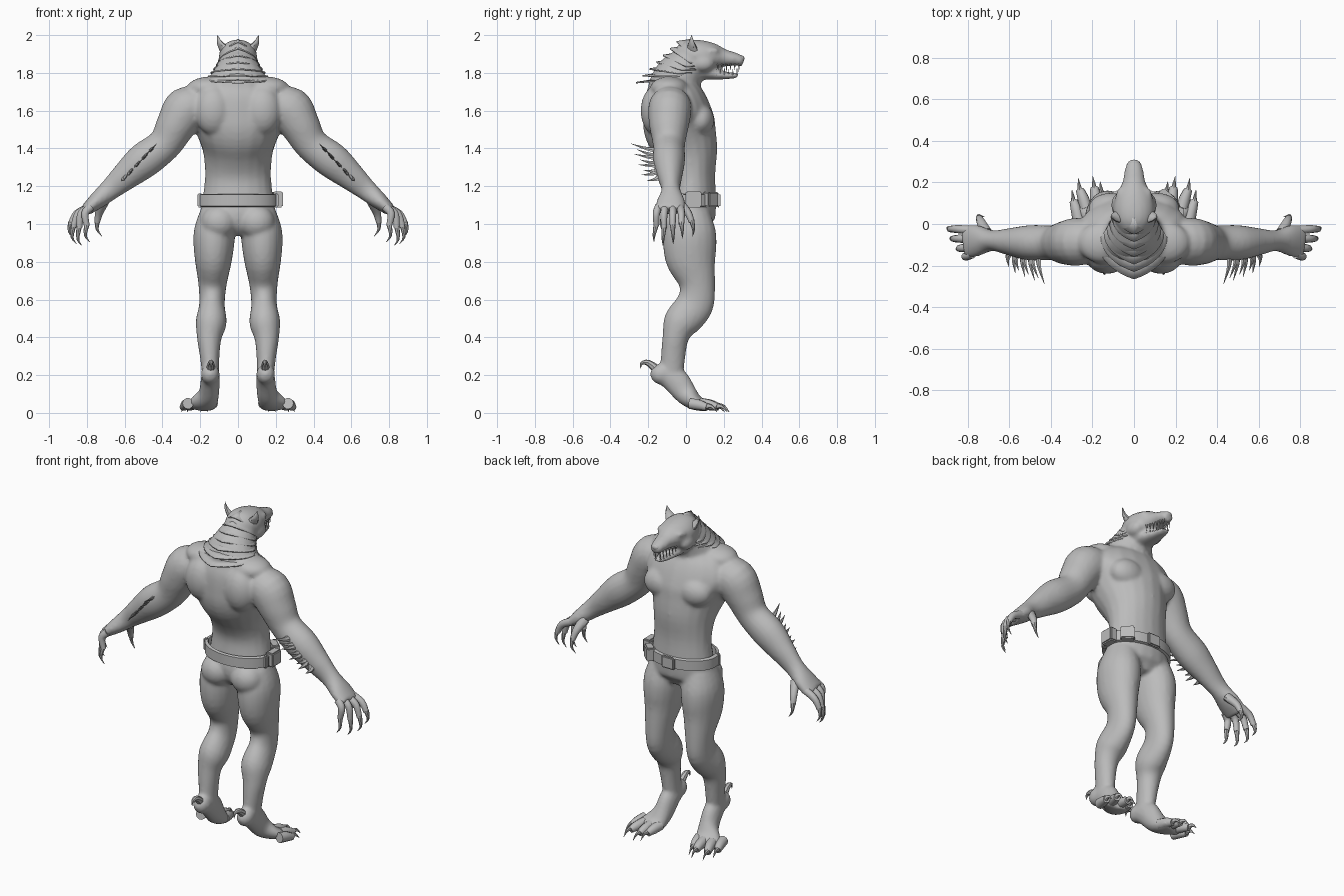
import bpy, bmesh, math
from mathutils import Vector, Matrix

cube = bpy.data.objects.get("Cube")
if cube:
    bpy.data.objects.remove(cube, do_unlink=True)

grey = bpy.data.materials.new("plain grey")
grey.use_nodes = True
grey.diffuse_color = (0.5, 0.5, 0.5, 1)
grey.node_tree.nodes["Principled BSDF"].inputs["Base Color"].default_value = grey.diffuse_color

X, Y = Vector((1, 0, 0)), Vector((0, 1, 0))


def smooth_path(rings, steps):
    """Catmull-Rom resampling of (x, y, z, radius along side, radius across)."""
    p = [Vector(r) for r in rings]
    p = [p[0]] + p + [p[-1]]
    out = []
    for a, b, c, d in zip(p, p[1:], p[2:], p[3:]):
        for k in range(steps):
            t = k / steps
            out.append(0.5 * (2 * b + (c - a) * t + (2 * a - 5 * b + 4 * c - d) * t * t
                              + (3 * b - a - 3 * c + d) * t ** 3))
    return out + [p[-1]]


def loft(bm, rings, side=X, sides=20, steps=4, flip=1):
    """Skin elliptical rings that follow a path; flip = -1 mirrors in x."""
    path = smooth_path(rings, steps)
    spots = [r.to_3d() for r in path]
    loops = []
    for i, r in enumerate(path):
        t = (spots[min(i + 1, len(path) - 1)] - spots[max(i - 1, 0)]).normalized()
        u = (side - t * side.dot(t)).normalized()
        v = t.cross(u)
        loop = []
        for k in range(sides):
            a = math.tau * k / sides
            q = spots[i] + u * (math.cos(a) * r[3]) + v * (math.sin(a) * r[4])
            loop.append(bm.verts.new((q.x * flip, q.y, q.z)))
        loops.append(loop)
    for a, b in zip(loops, loops[1:]):
        for k in range(sides):
            n = (k + 1) % sides
            bm.faces.new((a[k], a[n], b[n], b[k]))
    bm.faces.new(loops[0])
    bm.faces.new(loops[-1])


def blob(bm, place, size):
    m = Matrix.Translation(place) @ Matrix.Diagonal((*size, 1))
    bmesh.ops.create_uvsphere(bm, u_segments=24, v_segments=14, radius=1, matrix=m)


def spike(bm, points, width, thick, flip=1, side=X, sides=8):
    """Tapering claw or quill through a few points."""
    last = len(points) - 1
    rings = [(*p, max(width * (1 - i / last), 0.001), max(thick * (1 - i / last), 0.001))
             for i, p in enumerate(points)]
    loft(bm, rings, side, sides, 3, flip)


def finish(name, bm, angle=40):
    bmesh.ops.recalc_face_normals(bm, faces=bm.faces)
    mesh = bpy.data.meshes.new(name)
    bm.to_mesh(mesh)
    bm.free()
    ob = bpy.data.objects.new(name, mesh)
    bpy.context.collection.objects.link(ob)
    mesh.materials.append(grey)
    bpy.ops.object.select_all(action='DESELECT')
    ob.select_set(True)
    bpy.context.view_layer.objects.active = ob
    bpy.ops.object.shade_smooth_by_angle(angle=math.radians(angle))
    return ob


# Body: torso, neck, head and limbs fused into one skin
skin = bmesh.new()
loft(skin, [(0, .03, .95, .12, .08), (0, .02, 1.02, .2, .13), (0, .03, 1.12, .19, .13),
            (0, .03, 1.25, .175, .125), (0, .01, 1.38, .185, .16), (0, -.03, 1.5, .23, .19),
            (0, -.05, 1.6, .28, .18), (0, -.07, 1.7, .24, .15), (0, -.08, 1.77, .13, .1)])
loft(skin, [(0, -.08, 1.62, .22, .12), (0, -.07, 1.72, .18, .13),
            (0, -.02, 1.81, .125, .12), (0, .03, 1.88, .09, .08)])
loft(skin, [(0, -.04, 1.88, .06, .06), (0, .02, 1.89, .095, .085), (0, .09, 1.89, .1, .082),
            (0, .15, 1.887, .08, .068), (0, .2, 1.88, .056, .047), (0, .26, 1.872, .045, .035),
            (0, .305, 1.86, .03, .026)])
loft(skin, [(0, .04, 1.82, .08, .06), (0, .13, 1.795, .06, .032),
            (0, .21, 1.786, .042, .02), (0, .275, 1.787, .026, .014)])
for s in (1, -1):
    # Arm and palm
    loft(skin, [(.18, -.08, 1.64, .1, .08), (.27, -.085, 1.61, .115, .12), (.33, -.09, 1.52, .105, .105),
                (.39, -.09, 1.42, .085, .09), (.5, -.09, 1.335, .085, .095), (.6, -.085, 1.25, .065, .075),
                (.68, -.08, 1.18, .05, .057), (.75, -.08, 1.12, .075, .045), (.81, -.085, 1.07, .08, .03)],
         Y, flip=s)
    # Leg
    loft(skin, [(.11, .02, 1.06, .09, .11), (.125, .02, .95, .11, .14), (.13, .025, .82, .1, .135),
                (.135, .06, .68, .075, .095), (.138, .045, .57, .068, .1), (.142, -.025, .48, .082, .095),
                (.152, -.055, .4, .066, .07), (.15, -.068, .3, .052, .065), (.145, -.075, .2, .045, .06)],
         flip=s)
    # Foot
    loft(skin, [(.145, -.14, .21, .045, .05), (.147, -.06, .175, .05, .07), (.155, 0, .1, .055, .06),
                (.18, .05, .055, .075, .042), (.205, .11, .035, .09, .025)], flip=s)
    blob(skin, (.147 * s, -.13, .205), (.05, .06, .055))
    # Muscles: chest, buttock, shoulder blade, trapezius, brow and cheek
    blob(skin, (.11 * s, .075, 1.55), (.11, .075, .085))
    blob(skin, (.1 * s, -.055, 1.01), (.095, .085, .09))
    blob(skin, (.13 * s, -.16, 1.6), (.1, .08, .13))
    blob(skin, (.15 * s, -.09, 1.72), (.12, .1, .06))
    blob(skin, (.055 * s, .135, 1.918), (.035, .045, .018))
    blob(skin, (.07 * s, .09, 1.85), (.04, .06, .045))
body = finish("body", skin)
remesh = body.modifiers.new("fuse", 'REMESH')
remesh.mode = 'VOXEL'
remesh.voxel_size = .011
soften = body.modifiers.new("soften", 'SMOOTH')
soften.iterations = 6
for m in (remesh.name, soften.name):
    bpy.ops.object.modifier_apply(modifier=m)
bpy.ops.object.shade_smooth()

# Fingers, thumbs and toes, each with a claw
digits, claws = bmesh.new(), bmesh.new()
fingers = [(-.03, .035, .02, 0), (-.07, .02, .01, -.03), (-.11, -.01, -.02, -.04), (-.145, -.05, -.05, -.02)]
toes = [(.135, .155, .19), (.18, .19, .215), (.23, .26, .205), (.265, .29, .15)]
for s in (1, -1):
    for y, dx, spread, dz in fingers:
        y2 = y * 1.15 + .01
        loft(digits, [(.78, y, 1.09, .022, .024), (.835 + dx / 2, y2, 1.055, .019, .021),
                      (.85 + dx, y2, 1.0 + dz / 2, .015, .016)], Y, 10, flip=s)
        spike(claws, [(.85 + dx, y2, 1.01 + dz / 2), (.858 + dx, y2 + spread / 4, .96 + dz),
                      (.835 + dx, y2 + spread / 4, .925 + dz)], .015, .015, s, Y)
    loft(digits, [(.71, -.04, 1.12, .025, .03), (.735, .01, 1.06, .02, .022),
                  (.745, .03, 1.01, .015, .015)], Y, 10, flip=s)
    spike(claws, [(.745, .03, 1.02), (.745, .04, .97), (.72, .035, .935)], .015, .015, s, Y)
    for x1, x2, y in toes:
        loft(digits, [(x1, y - .13, .05, .03, .03), (x1 * .5 + x2 * .5, y - .08, .042, .027, .028),
                      (x2, y - .04, .03, .02, .02)], X, 10, flip=s)
        spike(claws, [(x2, y - .05, .036), (x2 + .004, y - .015, .034), (x2 + .008, y + .015, .004)],
              .014, .018, s)
    # Heel spur
    spike(claws, [(.145, -.15, .225), (.143, -.2, .265), (.142, -.235, .262), (.142, -.24, .235)],
          .025, .025, s)
finish("fingers_and_toes", digits)
finish("claws", claws)

# Forearm quills
quills = bmesh.new()
for s in (1, -1):
    for i in range(4):
        for row in (0, 1):
            bx, bz = .46 + .035 * i + .03 * row, 1.39 - .035 * i - .03 * row
            tip = Vector((bx - .03 + .012 * i, -.29 + .018 * i + .03 * row, bz + .035 - .02 * i))
            base = Vector((bx, -.13, bz))
            mid = base.lerp(tip, .45) + Vector((.01, 0, -.008))
            spike(quills, [base, mid, tip], .026, .012, s, Vector((1, 0, -1)), 6)
finish("forearm_quills", quills, 25)

# Ears
ears = bmesh.new()
for s in (1, -1):
    spike(ears, [(.068, .035, 1.92), (.098, .03, 1.96), (.108, .03, 2.0)], .038, .022, s, Vector((1, 1, 0)))
finish("ears", ears)

# Teeth, nose
teeth = bmesh.new()
for s in (1, -1):
    for i in range(6):
        y, w = .17 + .022 * i, .05 - .006 * i
        size = .03 if i in (2, 5) else .02
        spike(teeth, [(w, y, 1.846), (w, y, 1.835), (w, y, 1.835 - size)], .008, .008, s, sides=6)
        spike(teeth, [(w * .85, y - .01, 1.79), (w * .85, y - .01, 1.8),
                      (w * .85, y - .01, 1.8 + size)], .007, .007, s, sides=6)
finish("teeth", teeth)
nose = bmesh.new()
blob(nose, (0, .295, 1.876), (.024, .014, .016))
finish("nose", nose)

# Mane: overlapping pointed plates down the nape
mane = bmesh.new()
for i in range(7):
    w, spine, flank = .09 + .014 * i, (-.05 - .036 * i, 1.968 - .036 * i), (.045 - .022 * i, 1.87 - .017 * i)
    low, high = [], []
    for k in range(-8, 9):
        a = k / 8
        f = .5 * abs(a) + .5 * (1 - math.cos(a * math.pi / 2))
        x = w * math.sin(a * math.pi / 2)
        y = spine[0] + (flank[0] - spine[0]) * f
        z = spine[1] + (flank[1] - spine[1]) * f
        low.append(mane.verts.new((x, y, z)))
        high.append(mane.verts.new((x * .72, y + .075, z + .012 * (1 - f))))
    for k in range(16):
        mane.faces.new((low[k], low[k + 1], high[k + 1], high[k]))
plates = finish("mane_plates", mane, 30)
plates.modifiers.new("thickness", 'SOLIDIFY').thickness = .008

# Belt with buckle and pouches
belt = bmesh.new()
outline = [(.97, -.035), (1.07, -.03), (1.07, .03), (.97, .035)]
hoops = [[belt.verts.new((.2 * r * math.cos(a), .02 + .142 * r * math.sin(a), 1.125 + h)) for r, h in outline]
         for a in (math.tau * k / 32 for k in range(32))]
for k, a in enumerate(hoops):
    b = hoops[(k + 1) % 32]
    for j in range(4):
        belt.faces.new((a[j], b[j], b[(j + 1) % 4], a[(j + 1) % 4]))
finish("belt", belt)


def box(name, place, size, turn=0):
    bm = bmesh.new()
    m = Matrix.Translation(place) @ Matrix.Rotation(math.radians(turn), 4, 'Z') @ Matrix.Diagonal((*size, 1))
    bmesh.ops.create_cube(bm, size=1, matrix=m)
    bmesh.ops.bevel(bm, geom=bm.edges[:], offset=.007, segments=2, affect='EDGES')
    finish(name, bm)


box("buckle", (0, .172, 1.125), (.085, .02, .075))
box("side_pouch", (.212, .04, 1.13), (.05, .085, .085))
box("front_pouch", (.155, .13, 1.13), (.08, .05, .08), -42)
for side, x in (("left", .2), ("right", -.2)):
    box(side + "_pouch_strap", (x, -.02, 1.125), (.03, .025, .075))
